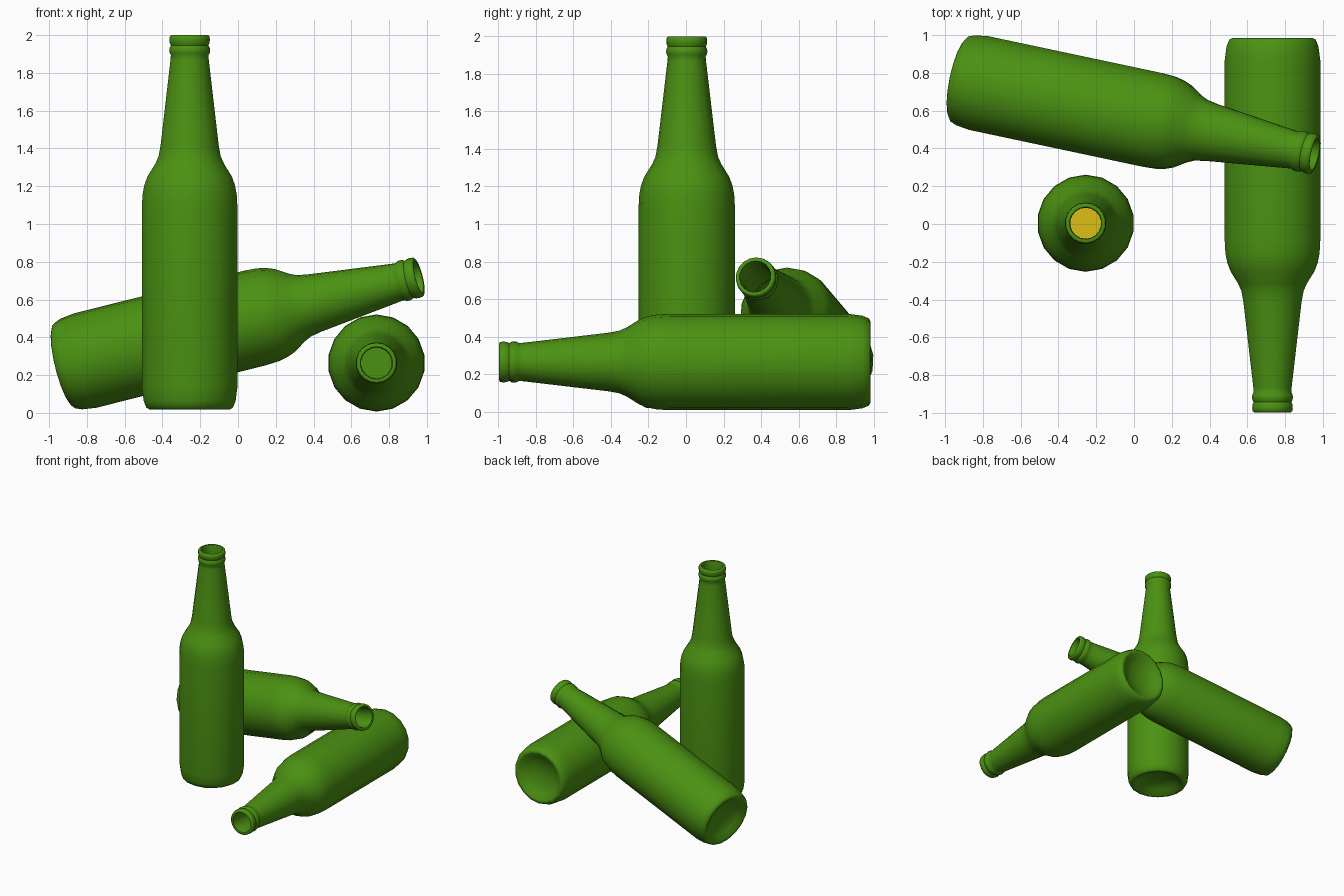
import bpy, bmesh, math
from mathutils import Vector, Quaternion

if "Cube" in bpy.data.objects:
    bpy.data.objects.remove(bpy.data.objects["Cube"])

SIDES = 18


def material(name, color):
    m = bpy.data.materials.new(name)
    m.diffuse_color = (*color, 1)
    m.use_nodes = True
    m.node_tree.nodes["Principled BSDF"].inputs["Base Color"].default_value = m.diffuse_color
    return m


green = material("bottle_green", (0.070, 0.285, 0.006))
gold = material("golden_liquid", (0.72, 0.52, 0.008))


def lathe(name, profile, mat):
    """Spin (radius, height) points round Z; zero radius closes with a fan."""
    bm = bmesh.new()
    rings = []
    for r, h in profile:
        if r == 0:
            rings.append([bm.verts.new((0, 0, h))] * SIDES)
        else:
            rings.append([bm.verts.new((r * math.cos(a), r * math.sin(a), h))
                          for a in (math.pi / 2 + math.tau * i / SIDES for i in range(SIDES))])
    for lo, hi in zip(rings, rings[1:]):
        for i in range(SIDES):
            j = (i + 1) % SIDES
            quad = list(dict.fromkeys((lo[i], lo[j], hi[j], hi[i])))
            bm.faces.new(quad)
    bmesh.ops.recalc_face_normals(bm, faces=bm.faces)
    me = bpy.data.meshes.new(name)
    bm.to_mesh(me)
    bm.free()
    me.materials.append(mat)
    ob = bpy.data.objects.new(name, me)
    bpy.context.collection.objects.link(ob)
    bpy.ops.object.select_all(action='DESELECT')
    ob.select_set(True)
    bpy.context.view_layer.objects.active = ob
    bpy.ops.object.shade_smooth_by_angle(angle=math.radians(50))
    return ob


# Outer wall: hollow base, body, shoulder, neck and two lip rings
outer = [(0, 0.07), (0.09, 0.06), (0.16, 0.035), (0.20, 0.004), (0.215, 0.0),
         (0.233, 0.010), (0.247, 0.045), (0.257, 0.12), (0.257, 1.07),
         (0.253, 1.14), (0.243, 1.19), (0.226, 1.235), (0.185, 1.30),
         (0.167, 1.34), (0.156, 1.40), (0.103, 1.85), (0.101, 1.875),
         (0.108, 1.888), (0.110, 1.902), (0.108, 1.915), (0.101, 1.928),
         (0.107, 1.940), (0.109, 1.960), (0.106, 1.977), (0.098, 1.982)]
# Inner wall, from the mouth down to the floor
inner = [(0.086, 1.980), (0.082, 1.965), (0.082, 1.85), (0.135, 1.40),
         (0.165, 1.29), (0.22, 1.17), (0.237, 1.08), (0.237, 0.10), (0, 0.10)]


def bottle(name, base, mouth):
    ob = lathe(name, outer + inner, green)
    axis = Vector(mouth) - Vector(base)
    ob.location = base
    # keep local Y pointing upwards on bottles that lie down
    ob.rotation_mode = 'QUATERNION'
    ob.rotation_quaternion = (Quaternion() if axis.x == axis.y == 0
                              else axis.to_track_quat('Z', 'Y'))
    return ob


bottle("standing_bottle", (-0.256, 0.004, 0.018), (-0.256, 0.004, 2.0))
bottle("lying_bottle", (0.733, 0.985, 0.264), (0.733, -1.0, 0.264))
bottle("leaning_bottle", (-0.925, 0.768, 0.248), (0.95, 0.37, 0.718))

# Liquid left in the standing bottle
drink = lathe("liquid", [(0, 0.11), (0.232, 0.11), (0.232, 1.0), (0, 1.0)], gold)
drink.location = (-0.256, 0.004, 0.018)
